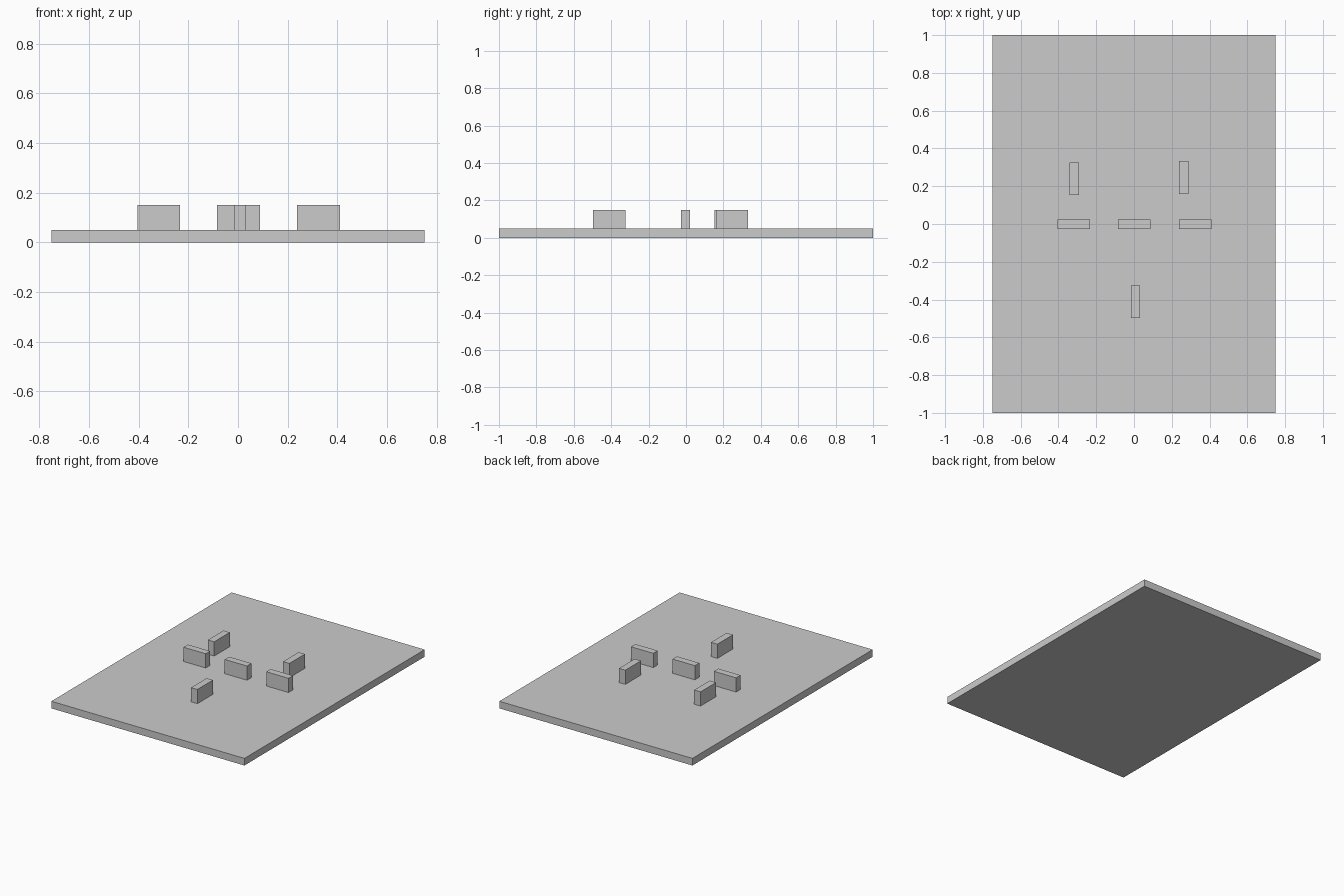
import bpy

# Remove the default cube
cube = bpy.data.objects.get("Cube")
if cube:
    bpy.data.objects.remove(cube, do_unlink=True)

# Single flat colour
grey = bpy.data.materials.new("light_grey")
grey.use_nodes = True
colour = (0.6, 0.6, 0.6, 1)
grey.diffuse_color = colour
grey.node_tree.nodes["Principled BSDF"].inputs["Base Color"].default_value = colour


def box(name, x, y, bottom, size):
    """Box centred on x, y and standing at the given height."""
    bpy.ops.mesh.primitive_cube_add(size=1, location=(x, y, bottom + size[2] / 2))
    obj = bpy.context.object
    obj.name = name
    obj.scale = size
    bpy.ops.object.transform_apply(location=False, rotation=False, scale=True)
    obj.data.materials.append(grey)
    return obj


# Flat base slab
THICK = 0.05
box("base_slab", 0, 0, 0, (1.5, 2, THICK))

# Identical small walls, laid across or along the slab
LONG, SHORT, HEIGHT = 0.173, 0.049, 0.1
ACROSS = (LONG, SHORT, HEIGHT)
ALONG = (SHORT, LONG, HEIGHT)
walls = [
    ("right_cross_wall", -0.319, -0.002, ACROSS),
    ("centre_cross_wall", 0.002, -0.002, ACROSS),
    ("left_cross_wall", 0.325, -0.002, ACROSS),
    ("right_back_wall", -0.316, 0.239, ALONG),
    ("left_back_wall", 0.263, 0.246, ALONG),
    ("front_wall", 0.008, -0.411, ALONG),
]
for name, x, y, size in walls:
    box(name, x, y, THICK, size)
